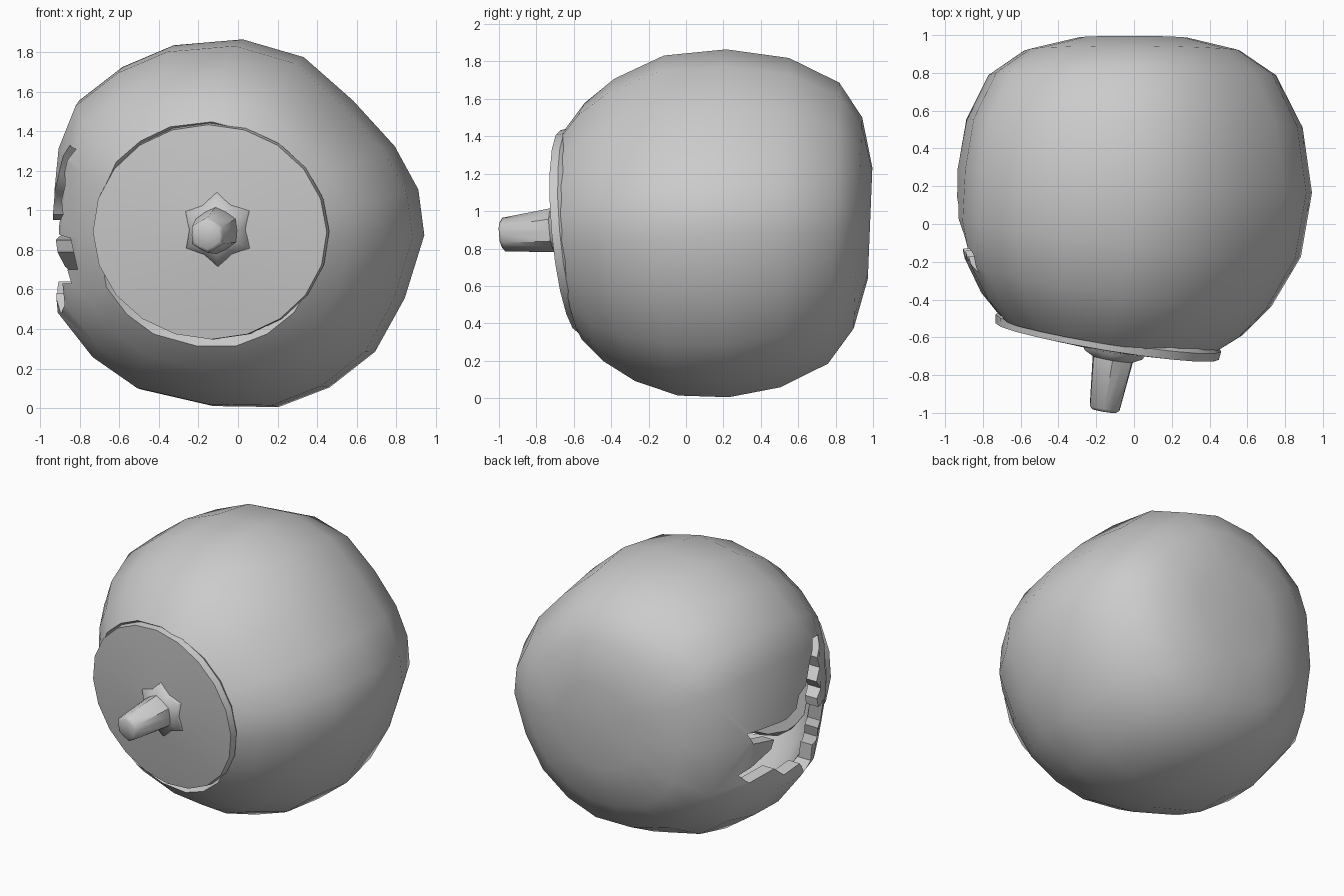
import bpy, bmesh, math
from mathutils import Vector

if "Cube" in bpy.data.objects:
    bpy.data.objects.remove(bpy.data.objects["Cube"])

AXIS = Vector((-0.165, -1, -0.09)).normalized()
CENTRE = Vector((0, 0.15, 0.93))


def place(t, a, b, axis=AXIS, centre=CENTRE):
    """Point at distance t along the axis, offset a sideways and b upwards."""
    u = axis.cross(Vector((0, 0, 1))).normalized()
    if u.x < 0:
        u = -u
    v = u.cross(axis)
    if v.z < 0:
        v = -v
    return centre + axis * t + u * a + v * b


def make(name, rings, cap_start=True, cap_end=True, fan=True):
    """Loft a list of equal-length rings of points."""
    bm = bmesh.new()
    vs = [[bm.verts.new(p) for p in r] for r in rings]
    n = len(vs[0])
    for r0, r1 in zip(vs, vs[1:]):
        for i in range(n):
            j = (i + 1) % n
            bm.faces.new((r0[i], r0[j], r1[j], r1[i]))
    for r, cap in ((vs[0], cap_start), (vs[-1], cap_end)):
        if cap and fan:
            c = bm.verts.new(sum((v.co for v in r), Vector()) / n)
            for i in range(n):
                bm.faces.new((r[i], r[(i + 1) % n], c))
        elif cap:
            bm.faces.new(r)
    bmesh.ops.recalc_face_normals(bm, faces=bm.faces)
    me = bpy.data.meshes.new(name)
    bm.to_mesh(me)
    bm.free()
    ob = bpy.data.objects.new(name, me)
    bpy.context.collection.objects.link(ob)
    return ob


def select(ob):
    bpy.ops.object.select_all(action='DESELECT')
    ob.select_set(True)
    bpy.context.view_layer.objects.active = ob


def smooth(ob, deg):
    select(ob)
    bpy.ops.object.shade_smooth_by_angle(angle=math.radians(deg))


# uneven round cross-section (x, z offset from centre)
section = [(.94, -.06), (.91, .17), (.79, .39), (.58, .62), (.33, .84), (.02, .93),
           (-.33, .90), (-.59, .79), (-.81, .62), (-.90, .40), (-.945, -.03), (-.91, -.45),
           (-.73, -.68), (-.50, -.84), (-.13, -.925), (.20, -.93), (.46, -.83),
           (.69, -.65), (.84, -.38)]


def ring(t, r):
    # back rings stand upright, front rings lean with the lid
    w = min(1, max(0, (t + .5) / 1.0))
    axis = Vector((AXIS.x * w, AXIS.y, AXIS.z * w + .04 * (1 - w))).normalized()
    centre = CENTRE + (Vector((-.01, 0, .04)) * (-t / .86) if t < 0 else Vector((-.02 * t, 0, .02 * t)))
    out = []
    for x, z in section:
        d = math.hypot(x, z)
        # rings get rounder as they shrink
        k = r * (d / .94 if r > .8 else 1 + (d / .94 - 1) * r / .94) / d
        out.append(place(t, x * k, z * k, axis, centre))
    return out


# hollow body
profile = [(-.835, .30), (-.77, .57), (-.64, .76), (-.38, .89), (-.08, .94),
           (.22, .92), (.47, .82), (.64, .70), (.75, .575)]
body = make("pumpkin_body", [ring(t, r) for t, r in profile], True, False)
select(body)
sol = body.modifiers.new("wall", 'SOLIDIFY')
sol.thickness, sol.offset = 0.09, -1
bpy.ops.object.modifier_apply(modifier="wall")

# jagged mouth cut through the left wall (y, z)
mouth = [(-.16, 1.33), (-.06, 1.22), (.02, 1.10), (.10, 1.06), (.14, .98), (.25, .95),
         (.58, .96), (.54, .88), (.36, .85), (.38, .79), (.62, .68), (.55, .61),
         (.34, .64), (.24, .56), (.08, .58), (0, .48), (-.10, .52), (-.10, .63),
         (-.22, .63), (-.20, .70), (-.30, .70), (-.28, .86), (-.14, .88), (-.13, .94),
         (-.20, .98), (-.14, 1.05), (-.20, 1.12), (-.17, 1.20), (-.26, 1.31)]
cutter = make("mouth_cutter", [[Vector((x, y, z)) for y, z in mouth] for x in (-1.3, -.5)],
              fan=False)
cutter.hide_render = True
select(body)
cut = body.modifiers.new("mouth", 'BOOLEAN')
cut.object, cut.operation, cut.solver = cutter, 'DIFFERENCE', 'EXACT'
bpy.ops.object.modifier_apply(modifier="mouth")
bpy.data.objects.remove(cutter)
smooth(body, 40)


# lid: shallow domed disc
def disc(t, r, n=20):
    angles = [2 * math.pi * i / n for i in range(n)]
    return [place(t, r * 1.1 * math.cos(a) - .015, r * math.sin(a) + .03) for a in angles]


lid = make("lid", [disc(.70, .52), disc(.74, .55), disc(.785, .545), disc(.83, .12)])
smooth(lid, 30)

# stem with star-shaped foot
stem_profile = [(.80, .20, .15), (.84, .18, .14), (.87, .118, .108), (1.135, .09, .08),
                (1.15, .07, .065)]
stem = make("stem", [[place(t, .03 + (r if i % 2 else q) * math.cos(math.pi * i / 6),
                            .045 + (r if i % 2 else q) * math.sin(math.pi * i / 6))
                      for i in range(12)] for t, r, q in stem_profile])
smooth(stem, 45)
